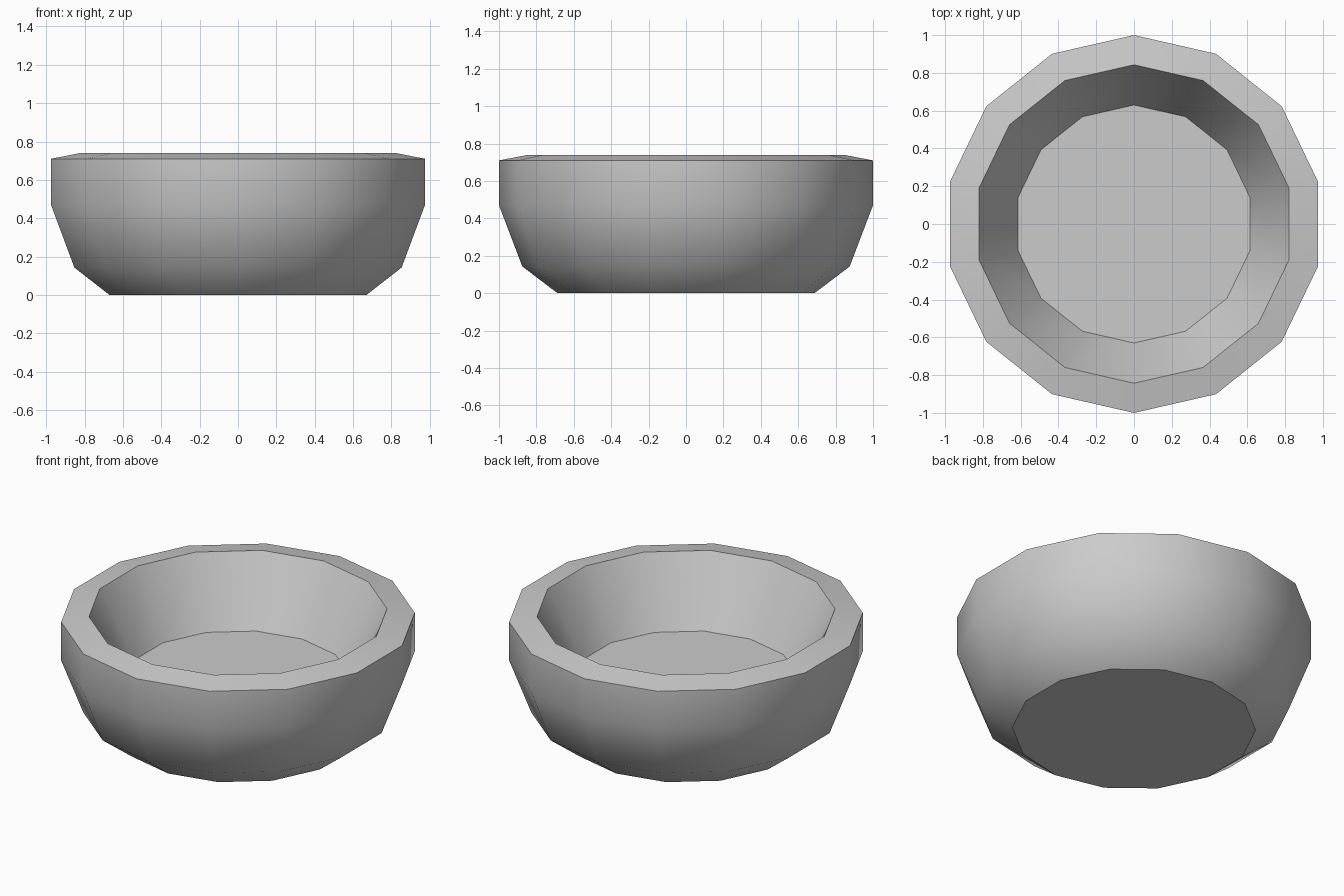
import bpy, bmesh, math

if "Cube" in bpy.data.objects:
    bpy.data.objects.remove(bpy.data.objects["Cube"])

SIDES = 14

# Bowl profile (radius, height): base, outer wall, rim, inner wall, inner floor
profile = [(0.687, 0.0), (0.875, 0.143), (1.0, 0.47), (1.0, 0.71),
           (0.843, 0.74), (0.63, 0.335)]


def ring(bm, radius, z):
    """Ring of vertices with one corner pointing along +y."""
    angles = [math.pi / 2 + 2 * math.pi * i / SIDES for i in range(SIDES)]
    return [bm.verts.new((radius * math.cos(a), radius * math.sin(a), z)) for a in angles]


bm = bmesh.new()
rings = [ring(bm, r, z) for r, z in profile]

# Walls and rim
for low, high in zip(rings, rings[1:]):
    for i in range(SIDES):
        j = (i + 1) % SIDES
        bm.faces.new((low[i], low[j], high[j], high[i]))

# Flat base and inner floor
bm.faces.new(rings[0][::-1])
bm.faces.new(rings[-1])
bmesh.ops.recalc_face_normals(bm, faces=bm.faces)

mesh = bpy.data.meshes.new("bowl")
bm.to_mesh(mesh)
bm.free()
bowl = bpy.data.objects.new("bowl", mesh)
bpy.context.collection.objects.link(bowl)

# Smooth walls, crisp rim, floor and base edges
bpy.context.view_layer.objects.active = bowl
bowl.select_set(True)
bpy.ops.object.shade_smooth_by_angle(angle=math.radians(35))
